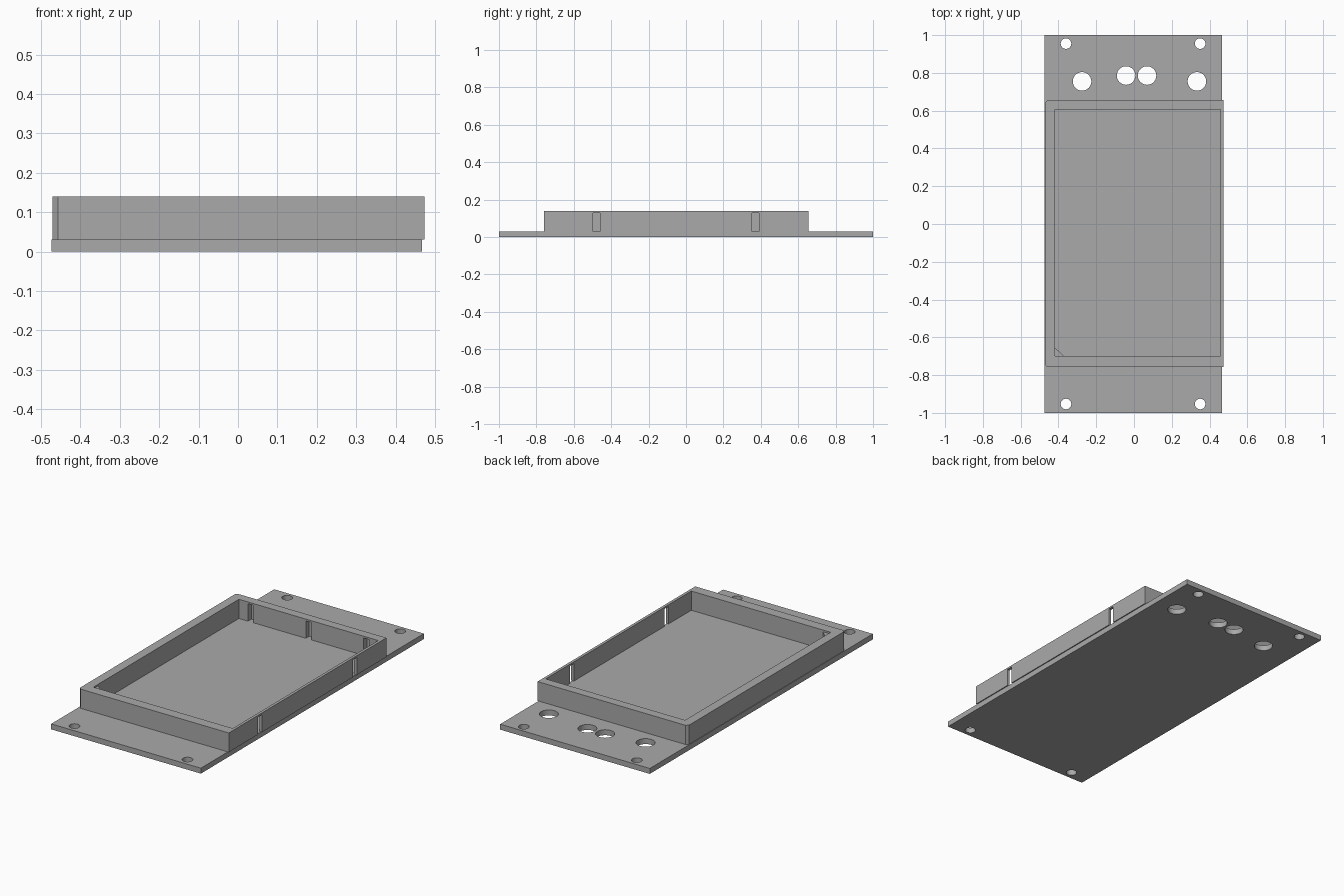
import bpy
import bmesh

old = bpy.data.objects.get("Cube")
if old:
    bpy.data.objects.remove(old, do_unlink=True)

grey = bpy.data.materials.new("plain grey")
grey.use_nodes = True
colour = (0.4, 0.4, 0.4, 1)
grey.diffuse_color = colour
grey.node_tree.nodes["Principled BSDF"].inputs["Base Color"].default_value = colour


def prism(name, outline, z0, z1):
    """Extrude a counter-clockwise outline from z0 to z1."""
    bm = bmesh.new()
    base = bm.faces.new([bm.verts.new((x, y, z0)) for x, y in outline])
    grown = bmesh.ops.extrude_face_region(bm, geom=[base])["geom"]
    for v in grown:
        if isinstance(v, bmesh.types.BMVert):
            v.co.z = z1
    bmesh.ops.recalc_face_normals(bm, faces=bm.faces)
    mesh = bpy.data.meshes.new(name)
    bm.to_mesh(mesh)
    bm.free()
    mesh.materials.append(grey)
    ob = bpy.data.objects.new(name, mesh)
    bpy.context.collection.objects.link(ob)
    return ob


def box(name, x0, x1, y0, y1, z0, z1):
    return prism(name, [(x0, y0), (x1, y0), (x1, y1), (x0, y1)], z0, z1)


def cut(target, cutter):
    """Subtract the cutter and discard it."""
    mod = target.modifiers.new("cut", "BOOLEAN")
    mod.operation = "DIFFERENCE"
    mod.solver = "EXACT"
    mod.object = cutter
    bpy.context.view_layer.objects.active = target
    bpy.ops.object.modifier_apply(modifier=mod.name)
    bpy.data.objects.remove(cutter, do_unlink=True)


def drill(target, x, y, radius):
    bpy.ops.mesh.primitive_cylinder_add(vertices=48, radius=radius, depth=0.2,
                                        location=(x, y, 0))
    cut(target, bpy.context.object)


FLOOR, TOP, SLOT_TOP = 0.031, 0.14, 0.13

# Base plate with corner screw holes and larger holes at the back
plate = box("base_plate", -0.473, 0.467, -1, 1, 0, FLOOR)
for x in (-0.36, 0.35):
    for y in (-0.953, 0.955):
        drill(plate, x, y, 0.028)
for x, y in ((-0.275, 0.755), (-0.042, 0.786), (0.069, 0.786), (0.333, 0.755)):
    drill(plate, x, y, 0.049)

# Raised frame, its two left-hand corners slightly bevelled
L, R, F, B, c = -0.47, 0.473, -0.758, 0.656, 0.013
frame = prism("frame", [(L + c, F), (R, F), (R, B), (L + c, B),
                        (L, B - c), (L, F + c)], FLOOR, TOP)
IL, IR, IF, IB = -0.418, 0.457, -0.7, 0.605
cut(frame, box("opening", IL, IR, IF, IB, 0, 0.2))

# Slots through the thin side wall
for y in (-0.478, 0.372):
    cut(frame, box("slot", IR - 0.01, R + 0.02, y - 0.018, y + 0.018, 0, SLOT_TOP))

# Blind pockets on the inside of the back wall
for x in (-0.343, 0.02, 0.382):
    cut(frame, box("pocket", x - 0.018, x + 0.018, IB - 0.01, IB + 0.03, 0, SLOT_TOP))

# Small wedge in the inner front corner
prism("corner_wedge", [(IL, IF), (IL + 0.048, IF), (IL, IF + 0.045)], FLOOR, SLOT_TOP)

# Smooth the hole walls, keep every edge sharp elsewhere
bpy.ops.object.select_all(action="DESELECT")
plate.select_set(True)
bpy.context.view_layer.objects.active = plate
bpy.ops.object.shade_smooth_by_angle()
